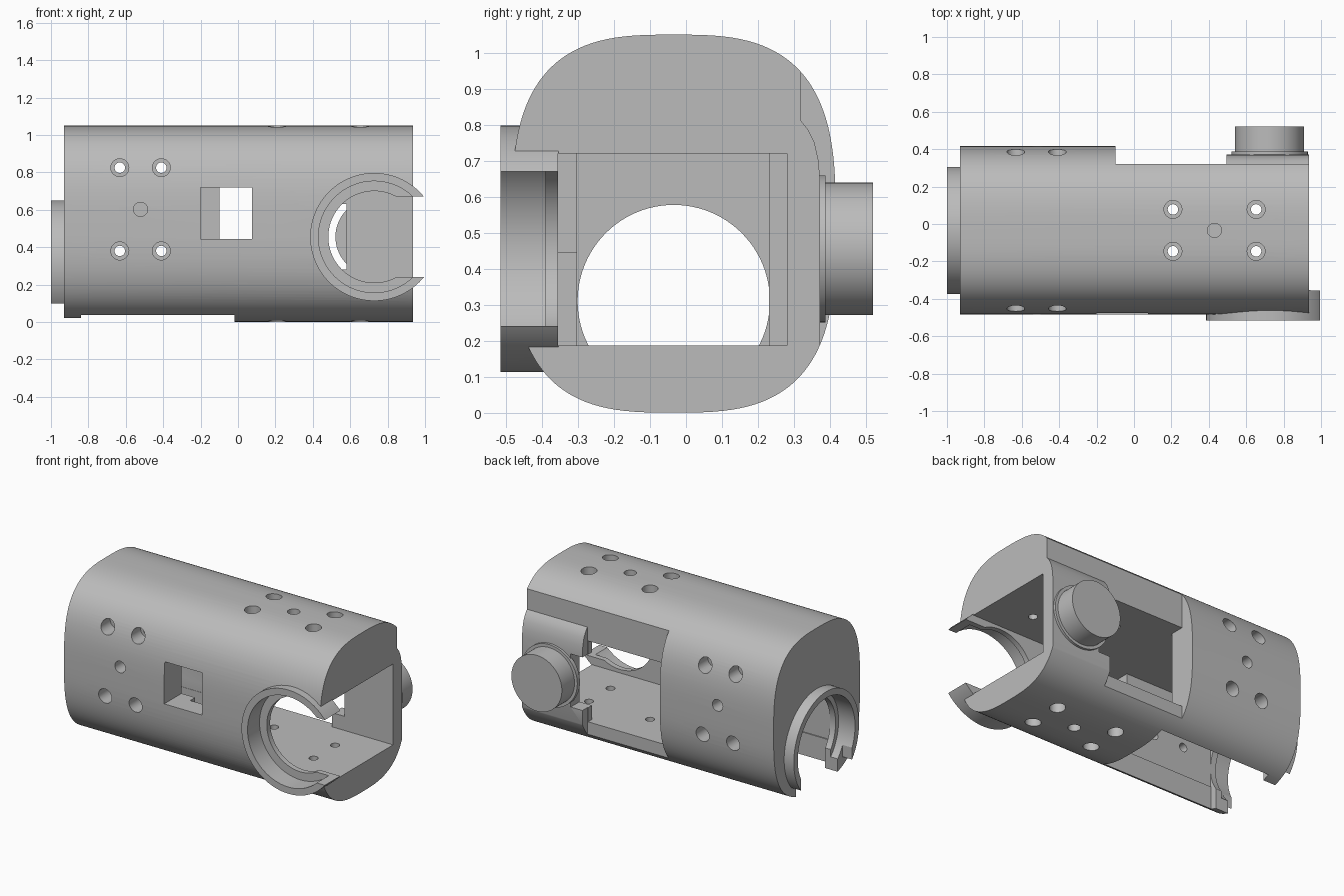
import bpy, bmesh, math
from mathutils import Matrix

if "Cube" in bpy.data.objects:
    bpy.data.objects.remove(bpy.data.objects["Cube"], do_unlink=True)

CY = -0.034            # middle of the housing in y
CZ = 0.525             # middle of the housing in z
AXIS = {"x": Matrix.Rotation(math.pi / 2, 4, "Y"),
        "y": Matrix.Rotation(-math.pi / 2, 4, "X"),
        "z": Matrix.Identity(4)}

grey = bpy.data.materials.new("plain grey")
grey.use_nodes = True
grey.diffuse_color = (0.5, 0.5, 0.5, 1)
grey.node_tree.nodes["Principled BSDF"].inputs["Base Color"].default_value = (0.5, 0.5, 0.5, 1)


def finish(bm, name):
    bmesh.ops.recalc_face_normals(bm, faces=bm.faces)
    mesh = bpy.data.meshes.new(name)
    bm.to_mesh(mesh)
    bm.free()
    ob = bpy.data.objects.new(name, mesh)
    bpy.context.scene.collection.objects.link(ob)
    mesh.materials.append(grey)
    return ob


def prism(name, profile, x0, x1):
    """Extrude a (y, z) profile along x."""
    bm = bmesh.new()
    face = bm.faces.new([bm.verts.new((x0, y, z)) for y, z in profile])
    geom = bmesh.ops.extrude_face_region(bm, geom=[face])["geom"]
    moved = [g for g in geom if isinstance(g, bmesh.types.BMVert)]
    bmesh.ops.translate(bm, verts=moved, vec=(x1 - x0, 0, 0))
    return finish(bm, name)


def box(name, x, y, z):
    return prism(name, [(y[0], z[0]), (y[1], z[0]), (y[1], z[1]), (y[0], z[1])], *x)


def cylinder(name, axis, centre, r, start, end, sides=64):
    """Cylinder along an axis; centre holds the two other coordinates."""
    middle = list(centre)
    middle.insert("xyz".index(axis), (start + end) / 2)
    bm = bmesh.new()
    bmesh.ops.create_cone(bm, cap_ends=True, segments=sides, radius1=r, radius2=r,
                          depth=abs(end - start),
                          matrix=Matrix.Translation(middle) @ AXIS[axis])
    return finish(bm, name)


def combine(target, other, operation):
    mod = target.modifiers.new("combine", "BOOLEAN")
    mod.operation = operation
    mod.solver = "EXACT"
    mod.object = other
    bpy.context.view_layer.objects.active = target
    bpy.ops.object.modifier_apply(modifier=mod.name)
    bpy.data.objects.remove(other, do_unlink=True)


def cut(other):
    combine(housing, other, "DIFFERENCE")


def add(other):
    combine(housing, other, "UNION")


# Rounded-square housing
def rounded(v, size):
    return math.copysign(abs(v) ** (2 / 3), v) * size


angles = [math.tau * (i + 0.5) / 128 for i in range(128)]
section = [(CY + rounded(math.cos(a), 0.45), CZ + rounded(math.sin(a), 0.525)) for a in angles]
housing = prism("housing", section, -0.93, 0.935)

# Recessed back, with a curved shoulder above the plug mount
cut(box("back_recess", (-0.1, 0.495), (0.32, 0.7), (-0.1, 1.2)))
cut(prism("shoulder", [(0.7, 1.2), (0.32, 1.2), (0.32, 0.81), (0.34, 0.785), (0.357, 0.75),
                       (0.368, 0.7), (0.372, 0.65), (0.372, -0.1), (0.7, -0.1)], 0.49, 1.1))

# Solid collars for the front and end openings
FX, FZ, EZ = 0.728, 0.455, 0.31
add(cylinder("front_collar", "y", (FX, FZ), 0.342, -0.515, -0.354, 96))
add(cylinder("end_collar", "x", (CY, EZ), 0.34, -1.0, -0.835, 96))

# Inner chamber, wider toward the open end
FLOOR = (0.187, 0.72)
cut(box("chamber", (-0.84, 1.2), (-0.303, 0.23), FLOOR))
cut(box("wide_chamber", (-0.1, 1.21), (-0.355, 0.28), FLOOR))
cut(box("back_opening", (-0.1, 0.49), (0.2, 0.7), FLOOR))
cut(box("mount_notch", (0.45, 0.58), (0.2, 0.71), (0.28, 0.63)))
cut(box("front_window", (-0.2, 0.075), (-0.7, -0.25), (0.445, 0.72)))
cut(box("bottom_opening", (-0.84, -0.02), (CY - 0.262, CY + 0.262), (-0.2, 0.25)))

# Stepped bore and side slot of the front collar
cut(cylinder("front_bore", "y", (FX, FZ), 0.298, -0.7, -0.39, 96))
cut(cylinder("front_lip", "y", (FX, FZ), 0.245, -0.71, -0.32, 96))
cut(box("front_slot", (FX, 1.22), (-0.72, -0.33), (FZ - 0.215, FZ + 0.215)))

# Stepped bore and downward slot of the end collar
cut(cylinder("end_bore", "x", (CY, EZ), 0.298, -1.2, -0.88, 96))
cut(cylinder("end_lip", "x", (CY, EZ), 0.267, -1.21, -0.8, 96))
cut(box("end_slot", (-1.22, -0.82), (CY - 0.216, CY + 0.216), (-0.3, EZ)))
cut(box("collar_slot", (-1.23, -0.931), (CY - 0.267, CY + 0.267), (-0.31, EZ)))

# Counterbored screw holes: through the front and back, and the top and bottom
for x in (-0.632, -0.41):
    for z in (0.38, 0.825):
        cut(cylinder("screw_hole", "y", (x, z), 0.028, -0.8, 0.8, 24))
        cut(cylinder("front_counterbore", "y", (x, z), 0.048, -0.81, -0.36, 32))
        cut(cylinder("back_counterbore", "y", (x, z), 0.048, 0.29, 0.81, 32))
for x in (0.208, 0.653):
    for y in (-0.146, 0.078):
        cut(cylinder("screw_hole", "z", (x, y), 0.028, -0.5, 1.5, 24))
        cut(cylinder("top_counterbore", "z", (x, y), 0.048, 0.9, 1.51, 32))
        cut(cylinder("bottom_counterbore", "z", (x, y), 0.048, -0.51, 0.13, 32))

# Blind middle holes
for start, end in ((-0.8, -0.37), (0.3, 0.8)):
    cut(cylinder("blind_hole", "y", (-0.521, 0.602), 0.038, start, end, 32))
for start, end in ((0.93, 1.5), (-0.5, 0.11)):
    cut(cylinder("blind_hole", "z", (0.43, CY), 0.038, start, end, 32))

# Round plug with its flange on the back mount
flange = cylinder("plug_flange", "y", (0.725, FZ), 0.204, 0.36, 0.388, 96)
plug = cylinder("plug", "y", (0.725, FZ), 0.184, 0.38, 0.52, 96)

# Smooth curves, sharp edges
bpy.ops.object.select_all(action="DESELECT")
for ob in (housing, flange, plug):
    ob.select_set(True)
bpy.context.view_layer.objects.active = housing
bpy.ops.object.shade_smooth_by_angle(angle=math.radians(25))
